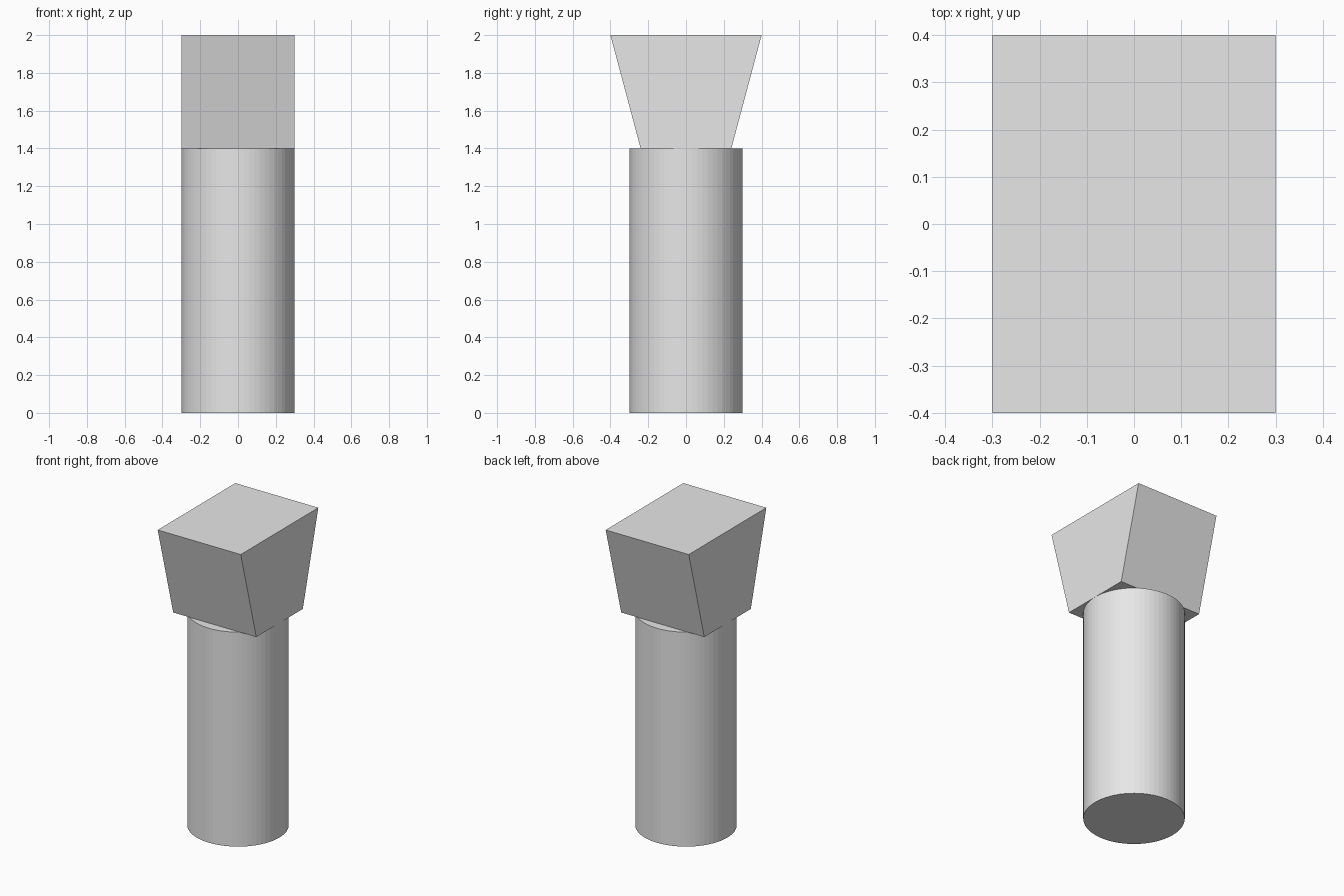
import bpy
import bmesh

cube = bpy.data.objects.get("Cube")
if cube:
    bpy.data.objects.remove(cube, do_unlink=True)

RADIUS, SHAFT_TOP, HEIGHT = 0.3, 1.4, 2.0
HALF_WIDTH, BOTTOM_DEPTH, TOP_DEPTH = 0.3, 0.24, 0.4

# One plain grey for the whole model
grey = bpy.data.materials.new("light grey")
grey.use_nodes = True
grey.diffuse_color = (0.8, 0.8, 0.8, 1)
grey.node_tree.nodes["Principled BSDF"].inputs["Base Color"].default_value = grey.diffuse_color


def add_part(name, bm):
    mesh = bpy.data.meshes.new(name)
    bmesh.ops.recalc_face_normals(bm, faces=bm.faces)
    bm.to_mesh(mesh)
    bm.free()
    mesh.materials.append(grey)
    obj = bpy.data.objects.new(name, mesh)
    bpy.context.collection.objects.link(obj)
    return obj


# Round shaft
bm = bmesh.new()
bmesh.ops.create_cone(bm, cap_ends=True, segments=64, radius1=RADIUS,
                      radius2=RADIUS, depth=SHAFT_TOP)
bmesh.ops.translate(bm, verts=bm.verts, vec=(0, 0, SHAFT_TOP / 2))
add_part("shaft", bm)

# Wedge head: trapezoid profile extruded across the width
bm = bmesh.new()
profile = [(-BOTTOM_DEPTH, SHAFT_TOP), (BOTTOM_DEPTH, SHAFT_TOP),
           (TOP_DEPTH, HEIGHT), (-TOP_DEPTH, HEIGHT)]
face = bm.faces.new([bm.verts.new((-HALF_WIDTH, y, z)) for y, z in profile])
side = bmesh.ops.extrude_face_region(bm, geom=[face])["geom"]
bmesh.ops.translate(bm, vec=(2 * HALF_WIDTH, 0, 0),
                    verts=[g for g in side if isinstance(g, bmesh.types.BMVert)])
add_part("flared_head", bm)
